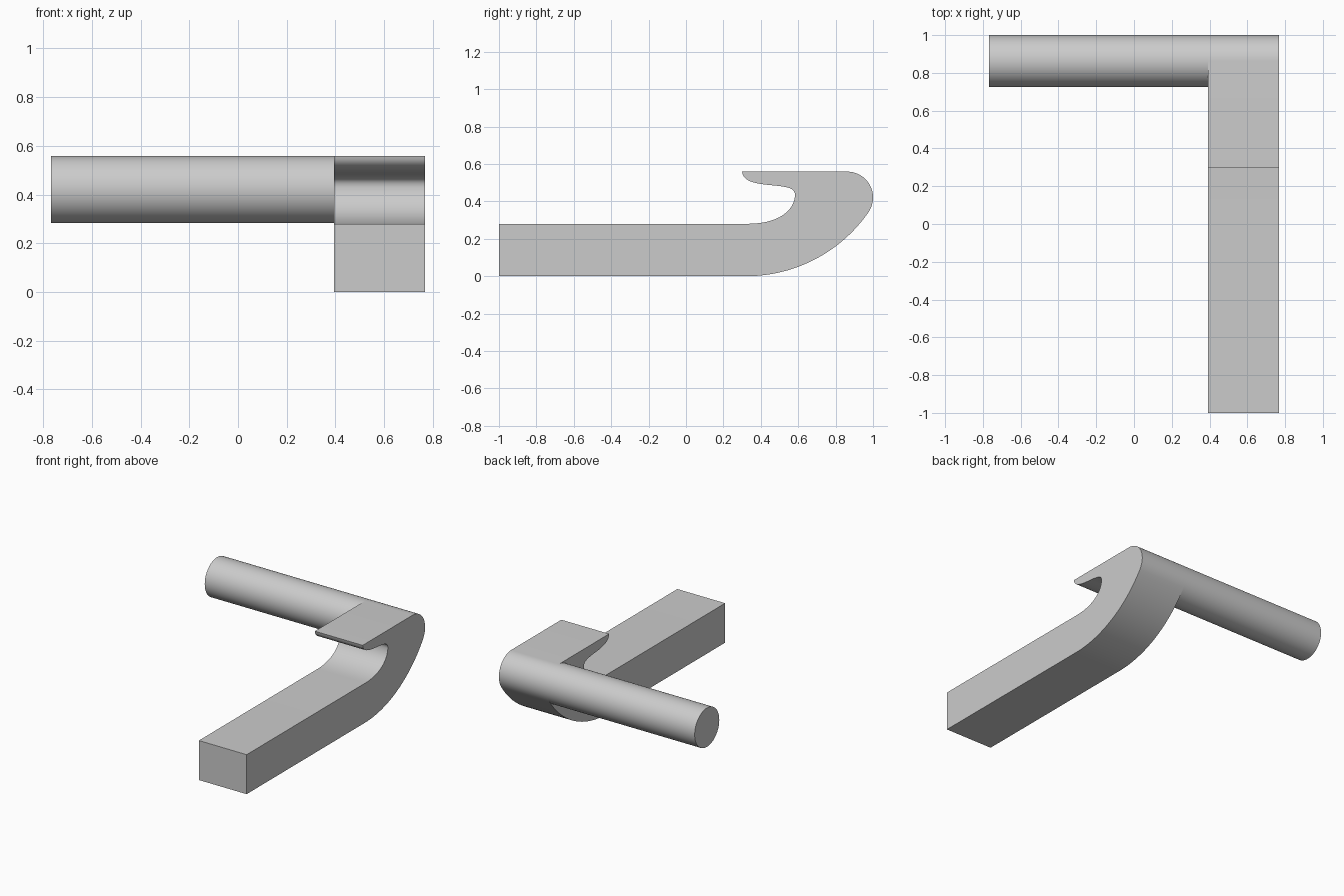
import bpy, bmesh
from math import sin, cos, pi, atan2
from mathutils import Vector
from mathutils.geometry import interpolate_bezier

cube = bpy.data.objects.get("Cube")
if cube:
    bpy.data.objects.remove(cube, do_unlink=True)

grey = bpy.data.materials.new("plain grey")
grey.use_nodes = True
colour = (0.6, 0.6, 0.6, 1)
grey.diffuse_color = colour
grey.node_tree.nodes["Principled BSDF"].inputs["Base Color"].default_value = colour

HALF = 0.768            # half the width in x
ARM_INNER = 0.393       # inner side of the hooked arm
PIN_Y, PIN_Z, PIN_R = 0.862, 0.421, 0.138
TOP = PIN_Z + PIN_R
BEND_Y, BEND_R = 0.322, 0.796   # large outer bend, tangent to the round pin


def arc(cy, cz, r, start, end, n):
    return [(cy + r * cos(start + (end - start) * i / n),
             cz + r * sin(start + (end - start) * i / n)) for i in range(n + 1)]


def bezier(*pts, n=14):
    return [tuple(p) for p in interpolate_bezier(*[Vector(p) for p in pts], n)]


def extrude_x(name, profile, x0, x1):
    """Extrude a closed (y, z) outline along x."""
    bm = bmesh.new()
    face = bm.faces.new([bm.verts.new((x0, y, z)) for y, z in profile])
    ext = bmesh.ops.extrude_face_region(bm, geom=[face])["geom"]
    moved = [g for g in ext if isinstance(g, bmesh.types.BMVert)]
    bmesh.ops.translate(bm, verts=moved, vec=(x1 - x0, 0, 0))
    bmesh.ops.recalc_face_normals(bm, faces=bm.faces)
    mesh = bpy.data.meshes.new(name)
    bm.to_mesh(mesh)
    bm.free()
    mesh.materials.append(grey)
    obj = bpy.data.objects.new(name, mesh)
    bpy.context.collection.objects.link(obj)
    bpy.ops.object.select_all(action="DESELECT")
    obj.select_set(True)
    bpy.context.view_layer.objects.active = obj
    bpy.ops.object.shade_smooth_by_angle(angle=pi / 6)


# Hooked arm: straight bar, outer bend, rounded nose, lip and inner throat
meet = atan2(PIN_Z - BEND_R, PIN_Y - BEND_Y)
outline = [(-1, 0)]
outline += arc(BEND_Y, BEND_R, BEND_R, -pi / 2, meet, 24)
outline += arc(PIN_Y, PIN_Z, PIN_R, meet, pi / 2, 20)[1:]
outline += bezier((0.30, TOP), (0.305, 0.49), (0.42, 0.492), (0.50, 0.482))
outline += bezier((0.50, 0.482), (0.56, 0.474), (0.583, 0.465), (0.583, 0.43))[1:]
outline += bezier((0.583, 0.43), (0.575, 0.34), (0.48, 0.28), (0.33, 0.28))[1:]
outline += [(-1, 0.28)]
extrude_x("hooked_arm", outline, ARM_INNER, HALF)

# Round cross pin, ending where it joins the arm
extrude_x("cross_pin", arc(PIN_Y, PIN_Z, PIN_R, 0, 2 * pi, 64)[:-1], -HALF, ARM_INNER)
